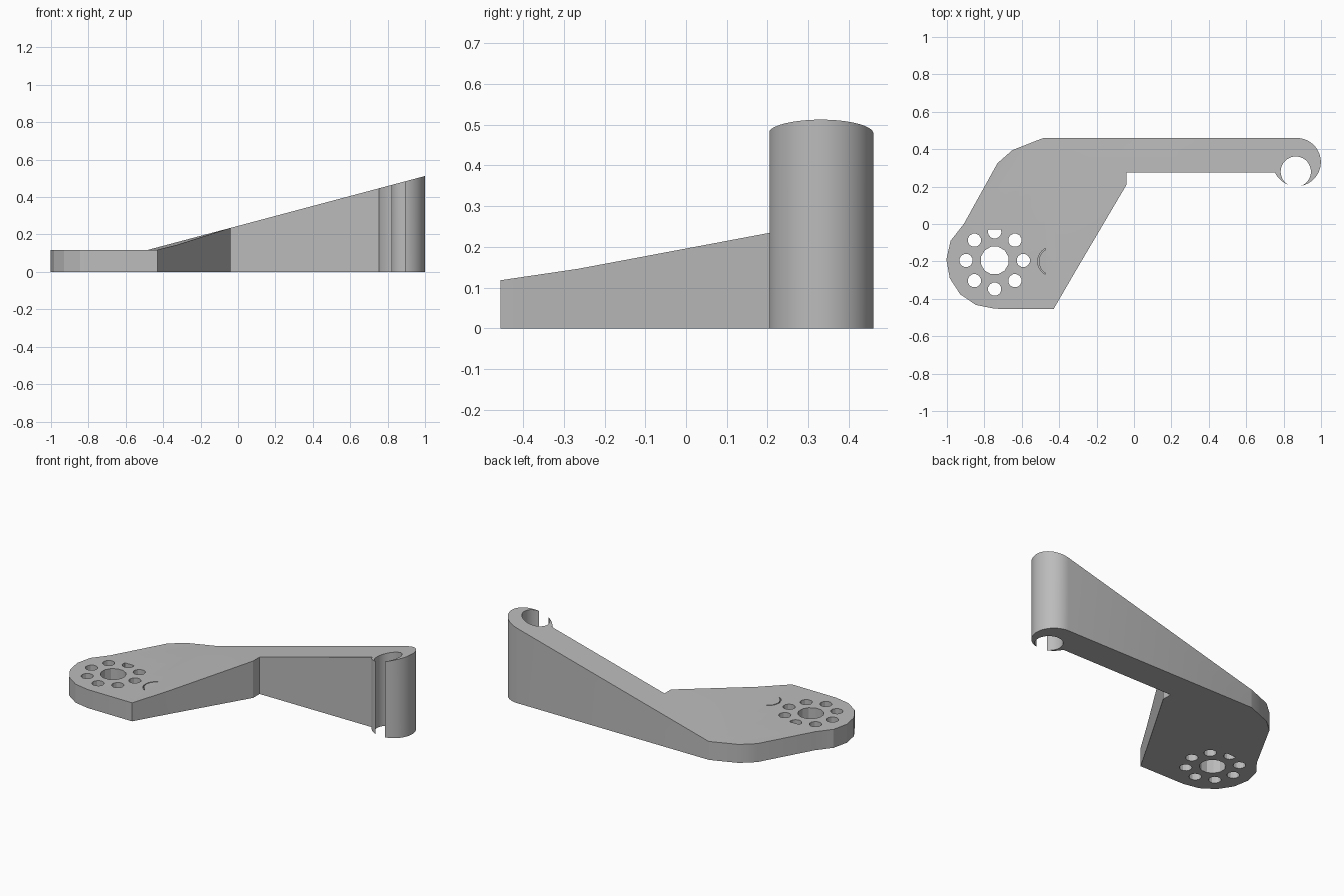
import bpy, bmesh, math

cube = bpy.data.objects.get("Cube")
if cube:
    bpy.data.objects.remove(cube, do_unlink=True)

grey = bpy.data.materials.new("plain grey")
grey.use_nodes = True
grey.diffuse_color = (0.5, 0.5, 0.5, 1)
grey.node_tree.nodes["Principled BSDF"].inputs["Base Color"].default_value = (0.5, 0.5, 0.5, 1)

PLATE = 0.118
HUB = (-0.745, -0.195)


def arc(cx, cy, r, start, end, steps):
    """Points on an arc, angles in degrees."""
    angles = [math.radians(start + (end - start) * i / steps) for i in range(steps + 1)]
    return [(cx + r * math.cos(a), cy + r * math.sin(a)) for a in angles]


def add_object(name, bm):
    bmesh.ops.recalc_face_normals(bm, faces=bm.faces[:])
    mesh = bpy.data.meshes.new(name)
    bm.to_mesh(mesh)
    bm.free()
    mesh.materials.append(grey)
    obj = bpy.data.objects.new(name, mesh)
    bpy.context.collection.objects.link(obj)
    return obj


def prism(name, points, low, high):
    bm = bmesh.new()
    base = bm.faces.new([bm.verts.new((x, y, low)) for x, y in points])
    top = bmesh.ops.extrude_face_region(bm, geom=[base])["geom"]
    for v in top:
        if isinstance(v, bmesh.types.BMVert):
            v.co.z = high
    return add_object(name, bm)


# Bracket outline, split along the creases of its sloping top
front, kink, elbow = (-0.43, -0.455), (-0.32, -0.265), (-0.04, 0.21)
crease, back = (-0.48, 0.06), (-0.48, 0.46)
hub_edge = arc(*HUB, 0.258, 270, 156, 5) + [(-0.91, 0.0)]
shoulder = [(-0.73, 0.325), (-0.65, 0.395), (-0.49, 0.458)]
boss_edge = arc(0.87, 0.331, 0.129, 90, -155, 40)
regions = [
    [front] + hub_edge + shoulder + [back, crease],
    [crease, kink, front],
    [crease, elbow, kink],
    [crease, back] + boss_edge + [(0.75, 0.275), (-0.04, 0.275), elbow],
]


def top_height(x, y):
    if abs(x - kink[0]) + abs(y - kink[1]) < 0.001:
        return 0.146
    if abs(x - front[0]) + abs(y - front[1]) < 0.001:
        return PLATE
    return PLATE + max(0, x + 0.48) * 0.2665


bm = bmesh.new()
shared = {}
for region in regions:
    for p in region:
        if p not in shared:
            shared[p] = bm.verts.new((*p, 0))
    bm.faces.new([shared[p] for p in region])
top = bmesh.ops.extrude_face_region(bm, geom=bm.faces[:])["geom"]
for v in top:
    if isinstance(v, bmesh.types.BMVert):
        v.co.z = top_height(v.co.x, v.co.y)
bracket = add_object("bracket", bm)

# Holes: hub centre, bolt ring and the open socket in the tall boss
cutters = [
    prism("centre_hole", arc(*HUB, 0.076, 15, 345, 11), -0.1, 0.3),
    prism("socket_hole", arc(0.865, 0.28, 0.081, 0, 350, 35), -0.1, 0.8),
]
for x, y in arc(*HUB, 0.153, 0, 315, 7):
    ring = [(px, min(py, -0.03)) for px, py in arc(x, y, 0.036, 15, 345, 11)]
    # The uppermost hole is cut short by the arm
    if y > HUB[1] + 0.15:
        ring = arc(x, y, 0.036, 160, 380, 9)
    cutters.append(prism("bolt_hole", ring, -0.1, 0.3))

# Thin crescent groove beside the bolt ring
crescent = arc(-0.435, -0.2, 0.08, 120, 240, 8) + arc(-0.435, -0.2, 0.074, 240, 120, 8)
cutters.append(prism("crescent_groove", crescent, 0.1, 0.3))

bpy.context.view_layer.objects.active = bracket
bracket.select_set(True)
for cutter in cutters:
    cutter.hide_render = True
    cut = bracket.modifiers.new("cut", "BOOLEAN")
    cut.operation = "DIFFERENCE"
    cut.solver = "EXACT"
    cut.object = cutter
    bpy.ops.object.modifier_apply(modifier=cut.name)
    bpy.data.objects.remove(cutter, do_unlink=True)

bpy.ops.object.shade_smooth_by_angle(angle=math.radians(20))
